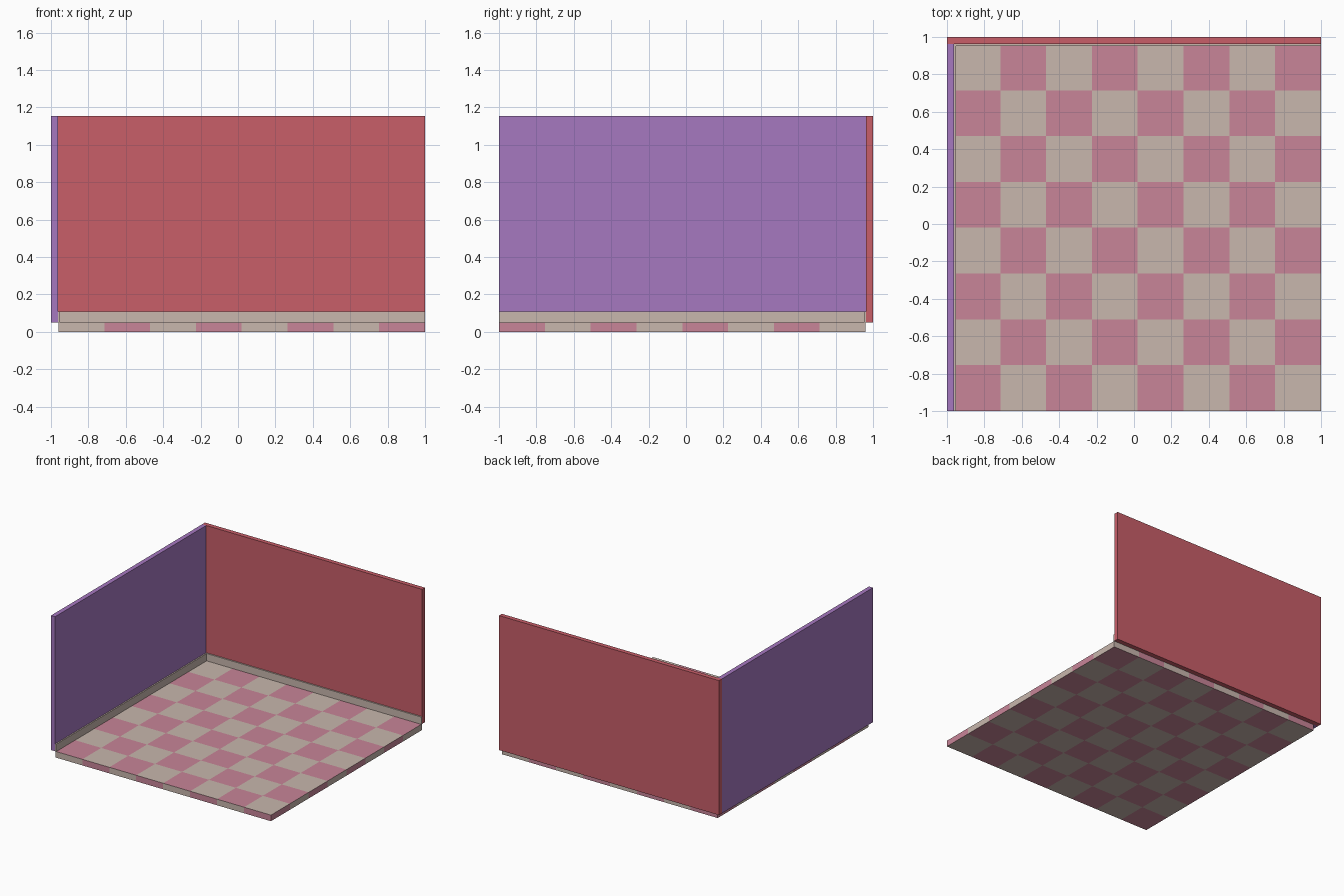
import bpy, bmesh, math
from mathutils import Vector, Matrix

if "Cube" in bpy.data.objects:
    bpy.data.objects.remove(bpy.data.objects["Cube"], do_unlink=True)


def srgb(r, g, b):
    def lin(c):
        c /= 255
        return c / 12.92 if c <= 0.04045 else ((c + 0.055) / 1.055) ** 2.4
    return (lin(r), lin(g), lin(b), 1)


def material(name, colour):
    mat = bpy.data.materials.new(name)
    mat.use_nodes = True
    mat.diffuse_color = colour
    mat.node_tree.nodes["Principled BSDF"].inputs["Base Color"].default_value = colour
    return mat


red = material("wall_red", srgb(200, 94, 105))
purple = material("wall_purple", srgb(166, 120, 192))
beige = material("tile_beige", srgb(200, 183, 173))
pink = material("tile_pink", srgb(200, 133, 152))


def finish(bm, name, mats):
    mesh = bpy.data.meshes.new(name)
    bm.to_mesh(mesh)
    bm.free()
    for mat in mats:
        mesh.materials.append(mat)
    obj = bpy.data.objects.new(name, mesh)
    bpy.context.collection.objects.link(obj)
    return obj


def box(name, low, high, mat):
    low, high = Vector(low), Vector(high)
    bm = bmesh.new()
    place = Matrix.Translation((low + high) / 2) @ Matrix.Diagonal((*(high - low), 1))
    bmesh.ops.create_cube(bm, size=1, matrix=place)
    return finish(bm, name, [mat])


TILES = 8
THICK = 0.05     # floor thickness
EDGE = 0.963     # inner face of the walls
SKIRT = 0.952    # inner face of the skirting
FLOOR = 0.96     # floor edge under the walls
TOP = 1.155
TILE = (1 + FLOOR) / TILES

# Checkered floor slab, one face per tile
bm = bmesh.new()
centre = Matrix.Translation(((1 - FLOOR) / 2, (FLOOR - 1) / 2, 0))
bmesh.ops.create_grid(bm, x_segments=TILES, y_segments=TILES,
                      size=(1 + FLOOR) / 2, matrix=centre)
raised = bmesh.ops.extrude_face_region(bm, geom=bm.faces[:], use_keep_orig=True)["geom"]
bmesh.ops.translate(bm, vec=(0, 0, THICK),
                    verts=[v for v in raised if isinstance(v, bmesh.types.BMVert)])
bmesh.ops.recalc_face_normals(bm, faces=bm.faces[:])
# Colour by column and row, stepping just outside the slab on its rim
for face in bm.faces:
    spot = face.calc_center_median() + face.normal * 0.01
    column = math.floor((spot.x + FLOOR) / TILE)
    row = math.floor((spot.y + 1) / TILE)
    face.material_index = 1 if (column + row) % 2 == 0 else 0
finish(bm, "checkered_floor", [beige, pink])

# Walls
box("back_wall", (-1, EDGE, THICK), (1, 1, TOP), red)
box("side_wall", (-1, -1, THICK), (-EDGE, EDGE, TOP), purple)

# Skirting boards along both walls
box("back_skirting", (-SKIRT, SKIRT, THICK), (1, EDGE, 0.11), beige)
box("side_skirting", (-EDGE, -1, THICK), (-SKIRT, EDGE, 0.11), beige)
